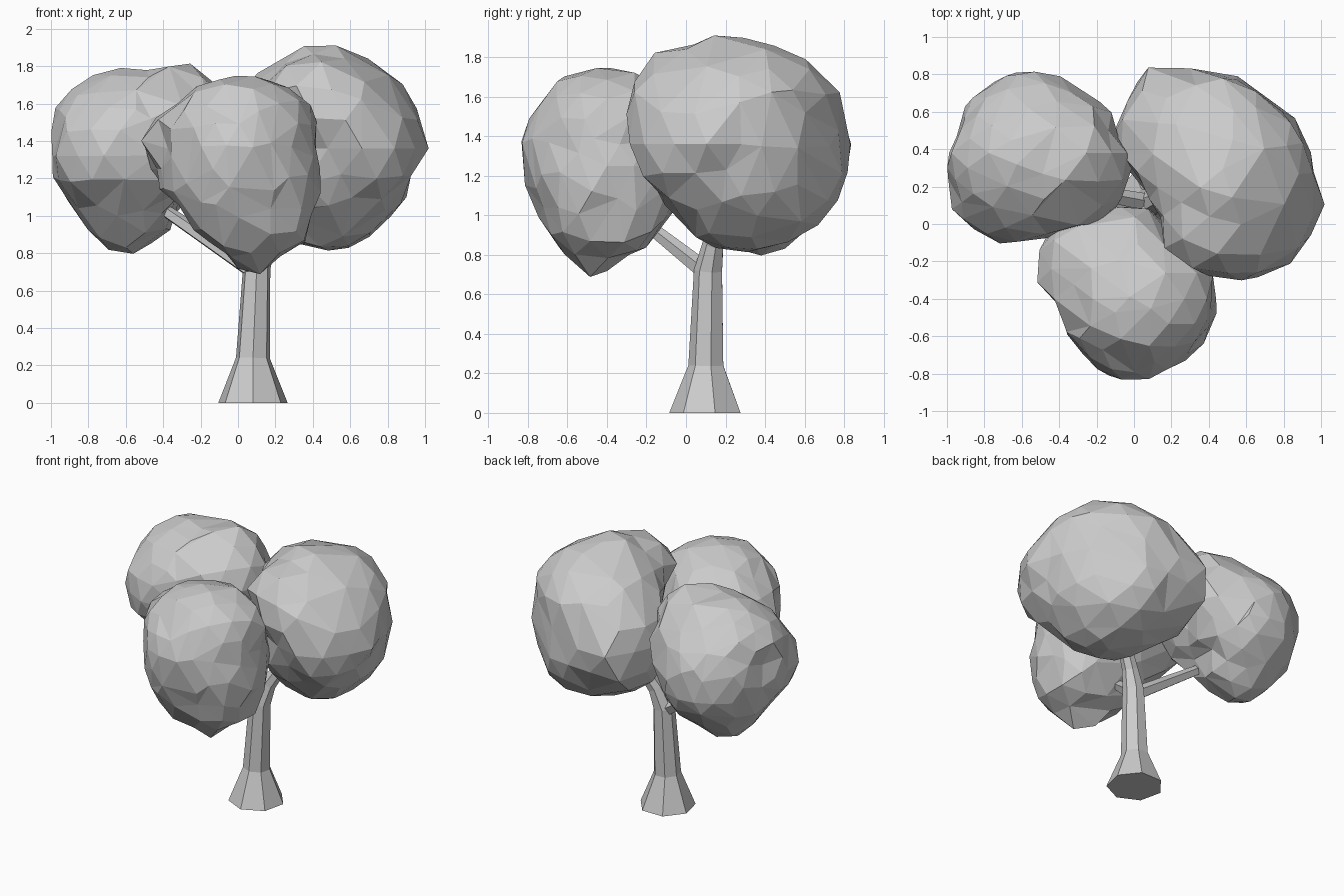
import bpy, bmesh, math, random
from mathutils import Vector

random.seed(4)
default_cube = bpy.data.objects.get("Cube")
if default_cube:
    bpy.data.objects.remove(default_cube)

# One plain grey for the whole tree
grey = bpy.data.materials.new("plain_grey")
grey.use_nodes = True
colour = (0.6, 0.6, 0.6, 1)
grey.diffuse_color = colour
grey.node_tree.nodes["Principled BSDF"].inputs["Base Color"].default_value = colour


def make_object(name, bm):
    """Turn a bmesh into a flat shaded object."""
    bmesh.ops.recalc_face_normals(bm, faces=bm.faces)
    mesh = bpy.data.meshes.new(name)
    bm.to_mesh(mesh)
    bm.free()
    mesh.materials.append(grey)
    obj = bpy.data.objects.new(name, mesh)
    bpy.context.collection.objects.link(obj)
    return obj


def limb(name, stations, sides=5, turn=0.0):
    """Loft a many-sided tube through (x, y, z, radius) stations."""
    bm = bmesh.new()
    points = [Vector(s[:3]) for s in stations]
    rings = []
    for i, station in enumerate(stations):
        before = points[max(i - 1, 0)]
        after = points[min(i + 1, len(points) - 1)]
        tilt = Vector((0, 0, 1)).rotation_difference(after - before)
        ring = []
        for k in range(sides):
            angle = turn + math.tau * k / sides
            offset = Vector((math.cos(angle), math.sin(angle), 0)) * station[3]
            ring.append(bm.verts.new(points[i] + tilt @ offset))
        rings.append(ring)
    for low, high in zip(rings, rings[1:]):
        for k in range(sides):
            n = (k + 1) % sides
            bm.faces.new((low[k], low[n], high[n], high[k]))
    bm.faces.new(rings[0])
    bm.faces.new(rings[-1])
    return make_object(name, bm)


def foliage(name, centre, guides, jitter=0.02):
    """Shape a ball so its surface follows the guide points, then facet it."""
    centre = Vector(centre)
    spokes = [Vector(g) - centre for g in guides]
    bm = bmesh.new()
    bmesh.ops.create_icosphere(bm, subdivisions=3, radius=1)
    for vert in bm.verts:
        direction = vert.co.normalized()
        total = reach = 0.0
        for spoke in spokes:
            gap = 1.01 - direction.dot(spoke.normalized())
            weight = gap ** -2.5
            total += weight
            reach += weight * spoke.length
        wobble = 0.985 + random.uniform(-jitter, jitter)
        vert.co = centre + direction * (reach / total) * wobble
    obj = make_object(name, bm)
    facets = obj.modifiers.new("irregular_facets", "DECIMATE")
    facets.ratio = 0.7
    return obj


# Flared trunk that leans into the left crown, and two side branches
limb("trunk", [(.08, .105, 0, .19), (.08, .105, .24, .093),
               (.1, .115, .72, .075), (.15, .14, .86, .055),
               (.32, .22, 1.15, .04)], 7, -math.pi / 2)
limb("front_branch", [(.09, .12, .7, .05), (0, -.17, .93, .035),
                      (0, -.32, 1.1, .03)])
limb("right_branch", [(.09, .11, .7, .05), (-.38, .2, 1.02, .035),
                      (-.5, .25, 1.1, .03)])

# Three crowns of leaves
foliage("left_crown", (.48, .28, 1.36), [
    (.44, .13, 1.91), (.68, .3, 1.86), (.87, .2, 1.72), (1, 0, 1.38),
    (.94, .4, 1.35), (.72, .68, 1.35), (.5, .8, 1.4), (.25, .82, 1.5),
    (.02, .8, 1.3), (-.12, .45, 1.35), (-.09, .6, 1.4), (.52, -.31, 1.58),
    (.84, -.22, 1.4), (.96, .2, 1.57), (.47, .25, .8), (.65, .2, .86),
    (.84, .2, 1.02), (.94, .2, 1.22), (.4, .69, .98), (.4, .35, .82),
    (.2, .07, 1.35), (.34, -.15, 1.35), (.05, .2, 1.4), (.1, .5, 1.74),
    (.45, .71, 1.72), (.4, .42, 1.87), (.4, .82, 1.2), (.4, -.05, 1.0),
    (.45, -.2, 1.22), (.35, -.2, 1.76), (.2, .2, 1.82)])
foliage("right_crown", (-.56, .38, 1.32), [
    (-.58, .83, 1.35), (-.8, .74, 1.35), (-.95, .48, 1.35), (-1, .25, 1.35),
    (-.95, .3, 1.62), (-.82, .3, 1.72), (-.52, .35, 1.79), (-.2, .3, 1.78),
    (-.12, .6, 1.45), (-.3, .72, 1.4), (-.05, .2, 1.6), (-.14, .05, 1.5),
    (-.4, -.06, 1.35), (-.78, -.08, 1.3), (-.94, .03, 1.35), (-.9, .3, 1.06),
    (-.6, .35, .8), (-.4, .35, .87), (-.35, .35, 1.05), (-.18, .4, 1.2),
    (-.5, .7, 1.0), (-.6, .05, 1.05), (-.5, .1, 1.72), (-.55, .65, 1.65)])
foliage("front_crown", (0, -.4, 1.25), [
    (-.48, -.08, 1.4), (-.51, -.25, 1.4), (-.4, -.45, 1.3), (-.28, -.7, 1.25),
    (-.05, -.82, 1.43), (-.05, -.75, 1.55), (.08, -.78, 1.1), (.32, -.7, 1.3),
    (.42, -.45, 1.35), (.43, -.3, 1.2), (.2, -.05, 1.4), (0, .08, 1.45),
    (-.3, -.4, 1.64), (.1, -.4, 1.75), (.28, -.38, 1.7), (.37, -.4, 1.62),
    (.07, -.46, .66), (.2, -.44, .77), (.36, -.4, .84), (.4, -.4, 1.0),
    (-.1, -.44, .84), (.04, -.32, .8), (.04, -.6, .78), (-.28, -.35, 1.02),
    (-.42, -.3, 1.17), (0, -.07, 1.0), (0, -.75, .98), (0, -.6, 1.72),
    (-.05, -.2, 1.7)])
